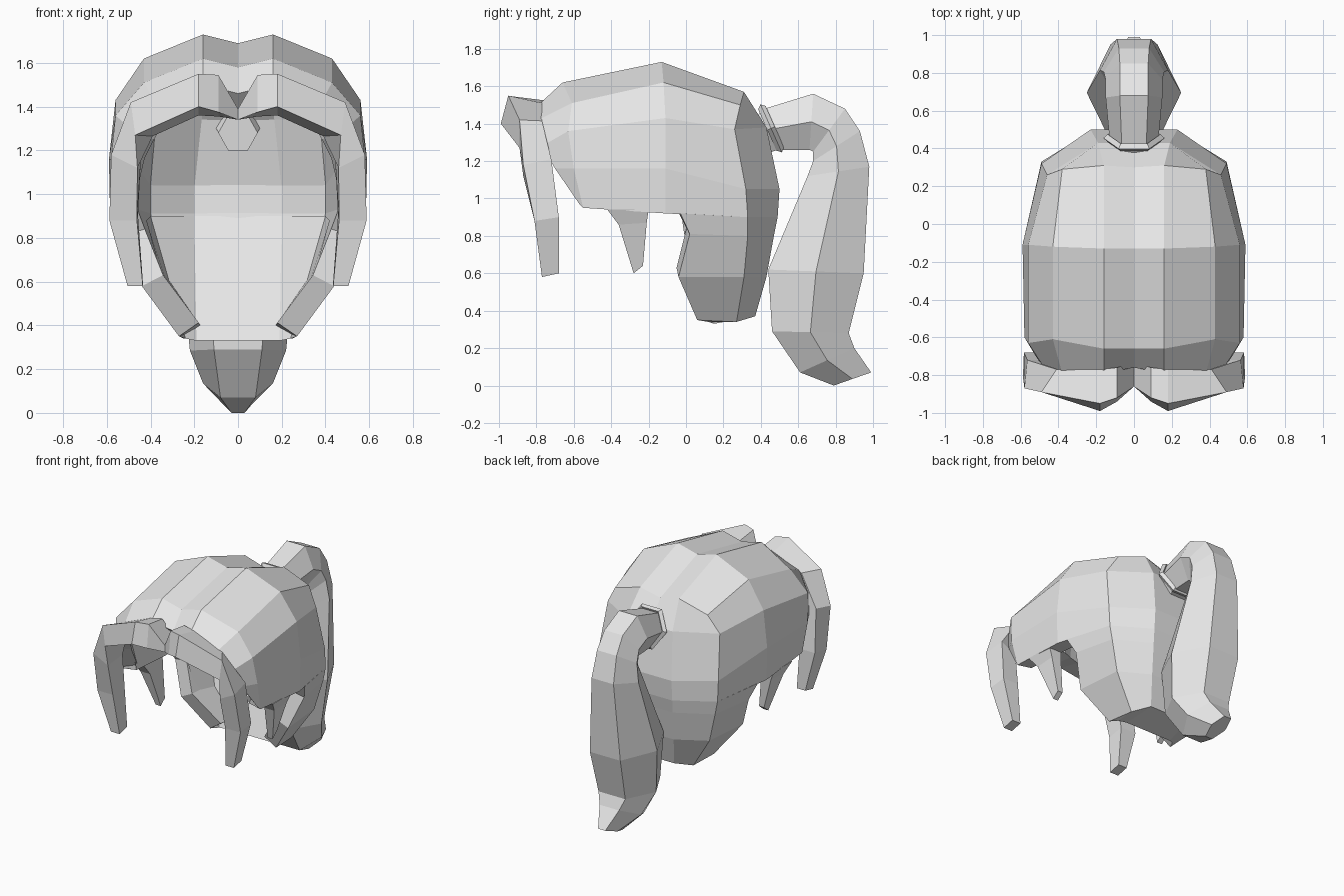
import bpy
import bmesh
import math
from mathutils import Vector

default_cube = bpy.data.objects.get("Cube")
if default_cube:
    bpy.data.objects.remove(default_cube, do_unlink=True)

# One plain material for all hair parts
grey = bpy.data.materials.new("plain_grey")
grey.use_nodes = True
grey.diffuse_color = (0.8, 0.8, 0.8, 1)
grey.node_tree.nodes["Principled BSDF"].inputs["Base Color"].default_value = (0.8, 0.8, 0.8, 1)


def finish(name, bm, mirrored=False):
    """Turn a bmesh into a flat shaded object, optionally mirrored in x."""
    mesh = bpy.data.meshes.new(name)
    bm.to_mesh(mesh)
    bm.free()
    mesh.materials.append(grey)
    obj = bpy.data.objects.new(name, mesh)
    bpy.context.collection.objects.link(obj)
    if mirrored:
        mirror = obj.modifiers.new("mirror", "MIRROR")
        mirror.use_clip = True
        mirror.merge_threshold = 0.002
    return obj


def add_grid(bm, lines):
    """Skin neighbouring lines of points with quads."""
    rows = [[bm.verts.new(p) for p in line] for line in lines]
    for first, second in zip(rows, rows[1:]):
        for i in range(len(first) - 1):
            bm.faces.new((first[i], first[i + 1], second[i + 1], second[i]))


def section(inner, outer, side, count, turn):
    """Closed ring of points spanning inner to outer, and side to side."""
    inner, outer, side = Vector(inner), Vector(outer), Vector(side)
    middle, depth = (inner + outer) / 2, (outer - inner) / 2
    angles = [turn + math.tau * i / count for i in range(count)]
    wide = max(math.cos(a) for a in angles)
    deep = max(math.sin(a) for a in angles)
    return [middle + side * (math.cos(a) / wide) + depth * (math.sin(a) / deep) for a in angles]


def loft(name, stations, count, turn=0.0, mirrored=False):
    """Capped strand through a run of sections."""
    bm = bmesh.new()
    rings = [[bm.verts.new(p) for p in section(*s, count, turn)] for s in stations]
    for low, high in zip(rings, rings[1:]):
        for i in range(count):
            j = (i + 1) % count
            bm.faces.new((low[i], low[j], high[j], high[i]))
    bm.faces.new(rings[0])
    bm.faces.new(rings[-1])
    bmesh.ops.recalc_face_normals(bm, faces=bm.faces)
    return finish(name, bm, mirrored)


# Hair cap: half arches from the parting down to the ear, front to back
lip = [(0, -.76, 1.46), (.16, -.79, 1.5), (.38, -.79, 1.42),
       (.47, -.77, 1.28), (.52, -.7, 1.16), (.56, -.57, .97)]
brow = [(0, -.66, 1.58), (.16, -.66, 1.62), (.43, -.61, 1.51),
        (.56, -.63, 1.36), (.58, -.6, 1.16), (.57, -.55, .95)]
crown = [(0, -.13, 1.69), (.16, -.13, 1.73), (.43, -.12, 1.62),
         (.56, -.11, 1.43), (.59, -.11, 1.16), (.585, -.11, .92)]
rear = [(0, .3, 1.53), (.16, .31, 1.57), (.38, .29, 1.5),
        (.46, .26, 1.37), (.49, .32, 1.05), (.49, .33, .9)]

# Back of the head: columns continuing from the rear arch
back_levels = [(.19, .43, 1.38), (.23, .5, 1.05), (.23, .49, .9)]
back_column = [rear[1]] + back_levels
centre_column = [rear[0]] + [(0, y, z) for x, y, z in back_levels]

# Nape: tapering panel below the ears
nape_front = [(.57, -.03, .92), (.53, .02, .81), (.44, -.04, .58), (.27, .06, .35)]
nape_side = [rear[-1], (.47, .33, .8), (.41, .31, .58), (.25, .27, .34)]
nape_back = [back_levels[-1], (.22, .47, .8), (.2, .43, .58), (.16, .37, .37)]
nape_centre = [(0, y, z) for x, y, z in nape_back]
nape = [nape_front, nape_side, nape_back, nape_centre]

bm = bmesh.new()
add_grid(bm, [lip, brow, crown, rear])
add_grid(bm, [rear[2:], back_column, centre_column])
add_grid(bm, nape)
bmesh.ops.remove_doubles(bm, verts=bm.verts, dist=0.001)
bmesh.ops.recalc_face_normals(bm, faces=bm.faces)
heart = Vector((0, -.1, .9))
if sum(f.normal.dot(f.calc_center_median() - heart) for f in bm.faces) < 0:
    bmesh.ops.reverse_faces(bm, faces=bm.faces)
cap = finish("hair_cap", bm, mirrored=True)
shell = cap.modifiers.new("thickness", "SOLIDIFY")
shell.thickness = 0.11
shell.offset = -1

# Nape lining: slopes forward inside the nape, then closes its underside
bm = bmesh.new()
add_grid(bm, [
    [(.42, -.02, .88), (.4, .24, .9), (.2, .38, .9), (0, .38, .9)],
    [nape_front[-1], (.24, .12, .34), (.19, .15, .33), (0, .15, .33)],
    [column[-1] for column in nape],
])
bmesh.ops.remove_doubles(bm, verts=bm.verts, dist=0.001)
finish("nape_lining", bm, mirrored=True)

# Parted fringe: a square strand sweeping out and down each side
loft("fringe_strands", [
    ((0, -.86, 1.365), (0, -.73, 1.365), (0, 0, .025)),
    ((.09, -.93, 1.46), (.09, -.77, 1.44), (0, .01, .085)),
    ((.18, -.97, 1.475), (.18, -.79, 1.435), (0, .02, .075)),
    ((.48, -.89, 1.345), (.4, -.77, 1.34), (.01, 0, .075)),
    ((.52, -.87, 1.15), (.505, -.72, 1.18), (.06, 0, .03)),
    ((.525, -.81, .88), (.52, -.68, .9), (.063, 0, 0)),
    ((.47, -.77, .58), (.47, -.68, .6), (.035, 0, 0)),
], 4, math.pi / 4, mirrored=True)

# Pointed locks in front of the ears
loft("ear_locks", [
    ((.53, -.42, .94), (.53, -.2, .94), (.05, 0, 0)),
    ((.51, -.36, .86), (.51, -.21, .87), (.04, 0, 0)),
    ((.46, -.28, .6), (.46, -.23, .64), (.02, 0, 0)),
], 4, math.pi / 4, mirrored=True)

# Ponytail: six sided strand, each step is inner edge, outer edge, half width
tail_steps = [
    ((.31, 1.2), (.29, 1.36), .09),
    ((.49, 1.26), (.42, 1.48), .13),
    ((.66, 1.26), (.68, 1.56), .15),
    ((.68, 1.25), (.85, 1.48), .15),
    ((.68, 1.2), (.93, 1.36), .16),
    ((.65, 1.12), (.98, 1.17), .18),
    ((.44, .62), (.95, .6), .25),
    ((.46, .29), (.87, .28), .22),
    ((.61, .07), (.9, .2), .16),
    ((.79, 0), (.99, .07), .06),
]
loft("ponytail", [((0, *inner), (0, *outer), (half, 0, 0))
                  for inner, outer, half in tail_steps], 6)

# Hair tie: tilted six sided band around the ponytail root
bpy.ops.mesh.primitive_torus_add(
    major_segments=6, minor_segments=4, major_radius=.14, minor_radius=.022,
    location=(0, .455, 1.375), rotation=(math.radians(-66), 0, 0))
tie = bpy.context.object
tie.name = "hair_tie"
tie.data.materials.append(grey)
for face in tie.data.polygons:
    face.use_smooth = False
